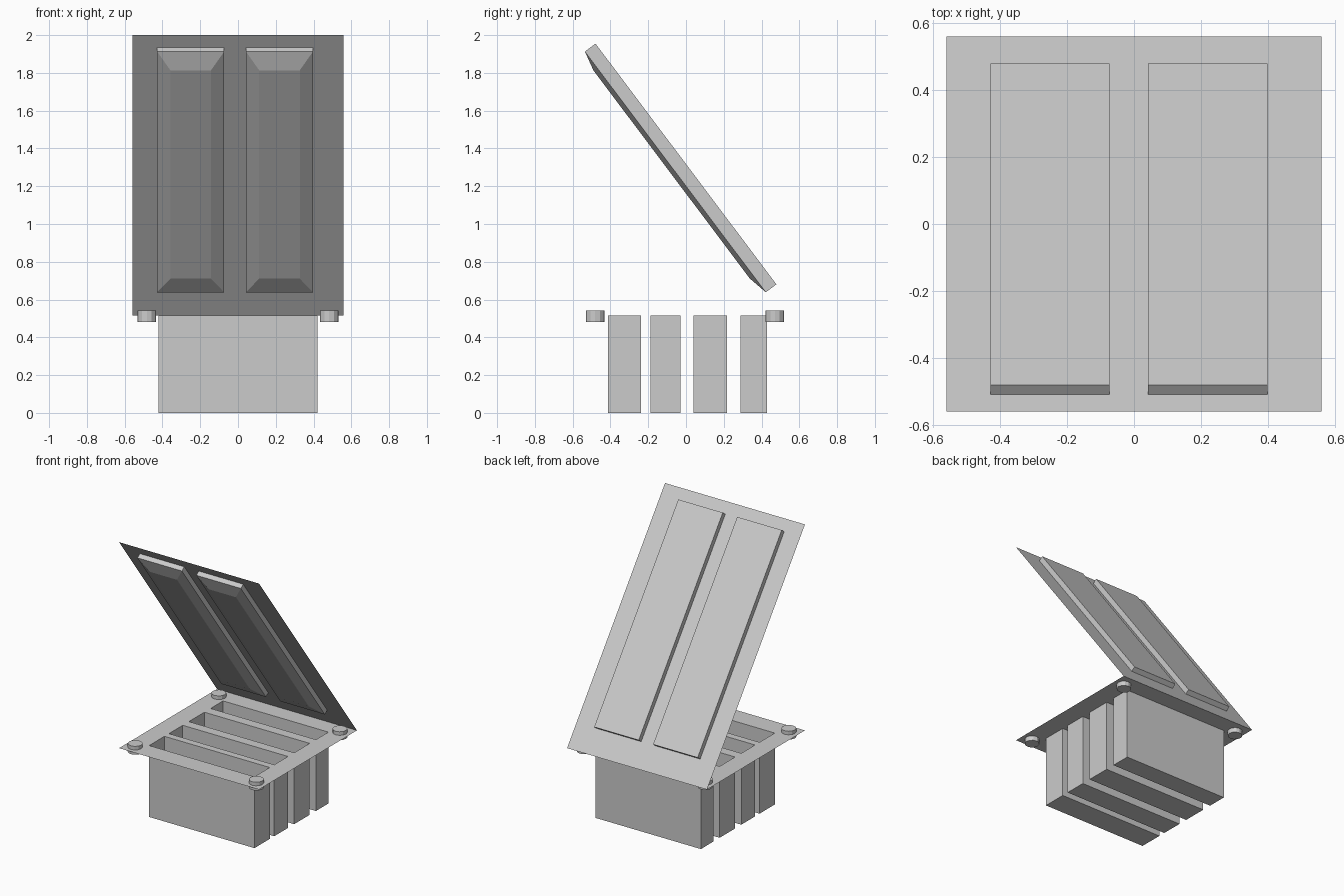
import bpy, bmesh, math
from mathutils import Matrix, Vector

if "Cube" in bpy.data.objects:
    bpy.data.objects.remove(bpy.data.objects["Cube"])

DECK_Z = 0.515
HALF = 0.558
SLOT_X = 0.42
SLOTS = [(-0.412, -0.238), (-0.187, -0.03), (0.04, 0.217), (0.288, 0.43)]


def make_object(name, bm, matrix=None):
    bmesh.ops.remove_doubles(bm, verts=bm.verts, dist=1e-5)
    if matrix:
        bm.transform(matrix)
    mesh = bpy.data.meshes.new(name)
    bm.to_mesh(mesh)
    bm.free()
    obj = bpy.data.objects.new(name, mesh)
    bpy.context.collection.objects.link(obj)
    return obj


def rect(bm, x0, x1, y0, y1, z):
    pts = ((x0, y0, z), (x1, y0, z), (x1, y1, z), (x0, y1, z))
    return [bm.verts.new(p) for p in pts]


def bridge(bm, lower, upper):
    for i in range(4):
        j = (i + 1) % 4
        bm.faces.new((lower[i], lower[j], upper[j], upper[i]))


# thin deck sheet with four slots cut out of it
bm = bmesh.new()
xs = [-HALF, -SLOT_X, SLOT_X, HALF]
ys = [-HALF] + [y for slot in SLOTS for y in slot] + [HALF]
for i in range(len(xs) - 1):
    for j in range(len(ys) - 1):
        if not (i == 1 and j % 2 == 1):
            bm.faces.new(rect(bm, xs[i], xs[i + 1], ys[j], ys[j + 1], DECK_Z))
make_object("deck", bm)

# open-topped bins hanging below the slots
for n, (y0, y1) in enumerate(SLOTS):
    bm = bmesh.new()
    floor = rect(bm, -SLOT_X, SLOT_X, y0, y1, 0)
    rim = rect(bm, -SLOT_X, SLOT_X, y0, y1, DECK_Z)
    bm.faces.new(floor[::-1])
    bridge(bm, floor, rim)
    make_object(f"bin_{n + 1}", bm)

# corner studs passing through the deck
for n, (x, y) in enumerate([(-0.483, -0.481), (0.483, -0.481), (0.483, 0.471), (-0.483, 0.471)]):
    bm = bmesh.new()
    bmesh.ops.create_cone(bm, cap_ends=True, segments=12, radius1=0.049,
                          radius2=0.049, depth=0.06,
                          matrix=Matrix.Translation((x, y, 0.511)))
    make_object(f"corner_stud_{n + 1}", bm)

# lid frame: local x across, local y up the lid, local z towards the inside
hinge = Vector((0, HALF, DECK_Z))
slope = Vector((0, -HALF, 2.0)) - hinge
length = slope.length
up = slope.normalized()
across = Vector((1, 0, 0))
inward = across.cross(up)
lid = Matrix((across, up, inward)).transposed().to_4x4()
lid.translation = hinge

# lid sheet
bm = bmesh.new()
bm.faces.new(rect(bm, -HALF, HALF, 0, length, 0))
make_object("lid_sheet", bm, lid)

# two raised panels through the lid, each with a bevelled inner face
for name, x0, x1 in (("left_panel", -0.428, -0.073), ("right_panel", 0.042, 0.397)):
    bm = bmesh.new()
    s0, s1 = 0.18, 1.774
    back = rect(bm, x0, x1, s0, s1, -0.036)
    front = rect(bm, x0, x1, s0, s1, 0.034)
    raised = rect(bm, x0 + 0.07, x1 - 0.07, s0 + 0.108, s1 - 0.106, 0.058)
    bm.faces.new(back[::-1])
    bridge(bm, back, front)
    bridge(bm, front, raised)
    bm.faces.new(raised)
    make_object(name, bm, lid)
